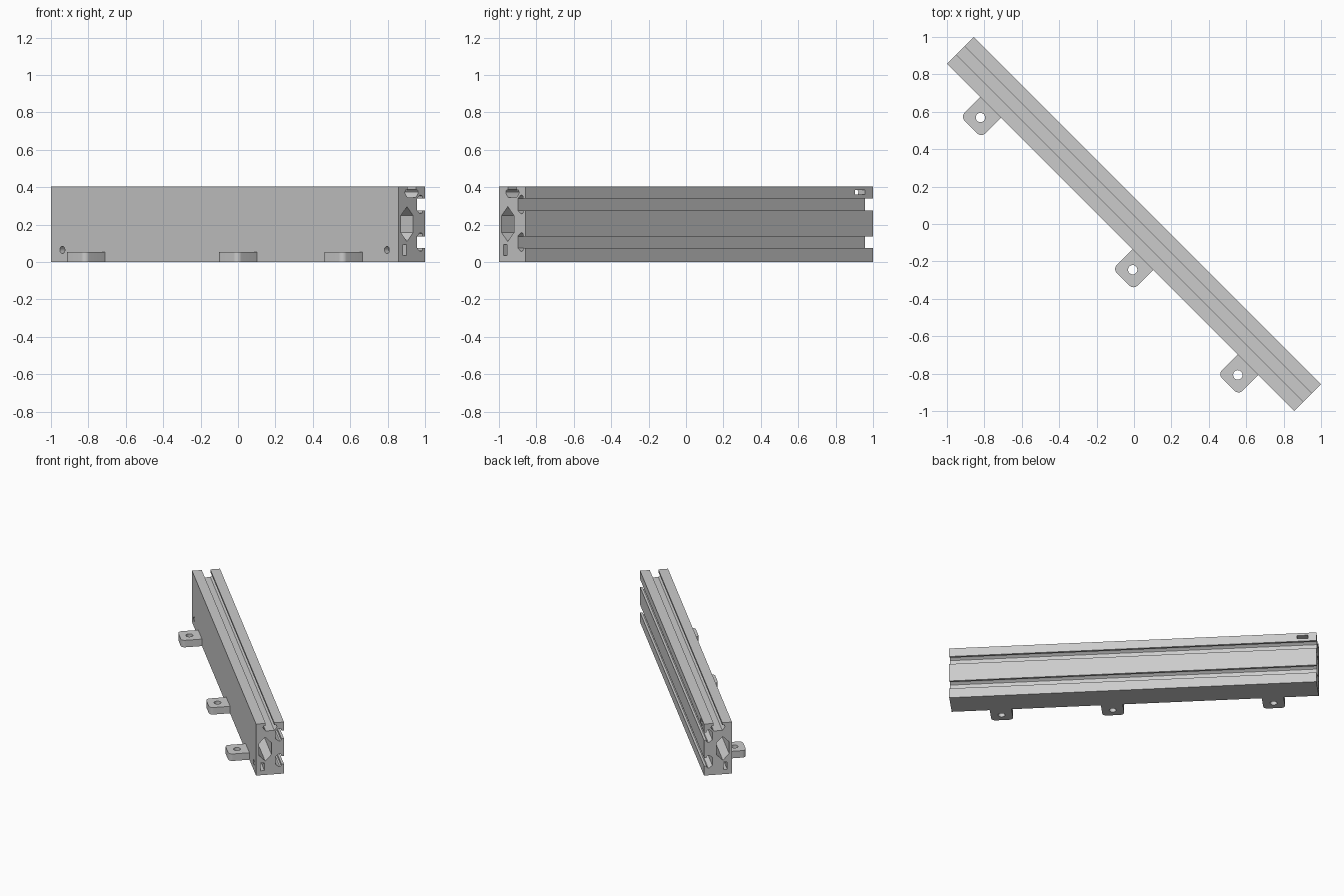
import bpy
import bmesh
from math import sin, cos, pi
from mathutils import Matrix

HALF_LEN, HALF_WID, HEIGHT = 1.313, 0.101, 0.405
TURN = Matrix.Rotation(-pi / 4, 4, 'Z')

cube = bpy.data.objects.get("Cube")
if cube:
    bpy.data.objects.remove(cube, do_unlink=True)

COLOUR = (0.6, 0.6, 0.6, 1)
grey = bpy.data.materials.new("light_grey")
grey.use_nodes = True
grey.diffuse_color = COLOUR
grey.node_tree.nodes["Principled BSDF"].inputs["Base Color"].default_value = COLOUR

PLACE = {
    'X': lambda p, q, t: (t, p, q),
    'Y': lambda p, q, t: (p, t, q),
    'Z': lambda p, q, t: (p, q, t),
}


def prism(name, outline, axis, start, end):
    """Extrude a flat outline along one axis, with normals facing out."""
    place = PLACE[axis]
    bm = bmesh.new()
    low = [bm.verts.new(place(p, q, start)) for p, q in outline]
    high = [bm.verts.new(place(p, q, end)) for p, q in outline]
    bm.faces.new(reversed(low))
    bm.faces.new(high)
    n = len(outline)
    for i in range(n):
        j = (i + 1) % n
        bm.faces.new((low[i], low[j], high[j], high[i]))
    bm.normal_update()
    if bm.calc_volume(signed=True) < 0:
        bmesh.ops.reverse_faces(bm, faces=bm.faces[:])
    mesh = bpy.data.meshes.new(name)
    bm.to_mesh(mesh)
    bm.free()
    mesh.materials.append(grey)
    obj = bpy.data.objects.new(name, mesh)
    bpy.context.collection.objects.link(obj)
    return obj


def arc(cx, cy, r, a0, a1, n):
    return [(cx + r * cos(a0 + (a1 - a0) * i / n), cy + r * sin(a0 + (a1 - a0) * i / n))
            for i in range(n + 1)]


def circle(cx, cy, r, n=24):
    return arc(cx, cy, r, 0, 2 * pi, n)[:-1]


def rect(p0, p1, q0, q1):
    return [(p0, q0), (p1, q0), (p1, q1), (p0, q1)]


def cut(obj, cutter):
    """Subtract the cutter, then discard it."""
    cutter.hide_render = True
    mod = obj.modifiers.new("cut", 'BOOLEAN')
    mod.operation = 'DIFFERENCE'
    mod.solver = 'EXACT'
    mod.object = cutter
    bpy.context.view_layer.objects.active = obj
    bpy.ops.object.modifier_apply(modifier=mod.name)
    bpy.data.objects.remove(cutter, do_unlink=True)


def finish(obj):
    """Smooth the round parts and turn the piece onto the diagonal."""
    bpy.ops.object.select_all(action='DESELECT')
    obj.select_set(True)
    bpy.context.view_layer.objects.active = obj
    bpy.ops.object.shade_smooth_by_angle(angle=pi / 6)
    obj.matrix_world = TURN


# T-slot half profile as (depth, offset from slot centre)
SLOT = [(0, 0.031), (0.018, 0.031), (0.02, 0.045), (0.03, 0.05), (0.04, 0.048), (0.06, 0.031)]
slot_path = [(d, -o) for d, o in SLOT] + [(d, o) for d, o in reversed(SLOT)]

# Rail: two slots on the back side, one on top
section = [(-HALF_WID, 0), (HALF_WID, 0)]
for centre in (0.107, 0.308):
    section += [(HALF_WID - d, centre + o) for d, o in slot_path]
section.append((HALF_WID, HEIGHT))
section += [(-o, HEIGHT - d) for d, o in slot_path]
section.append((-HALF_WID, HEIGHT))
rail = prism("slotted_rail", section, 'X', -HALF_LEN, HALF_LEN)

# Long pointed channel through the core
mid, half = -0.035, 0.046
channel = [(mid, 0.11), (mid + half, 0.157), (mid + half, 0.249),
           (mid, 0.296), (mid - half, 0.249), (mid - half, 0.157)]
cut(rail, prism("channel_cutter", channel, 'X', -1.5, 1.5))

# Nut pocket and screw hole at both ends
for side in (-1, 1):
    cut(rail, prism("nut_cutter", rect(-0.067, -0.04, 0.035, 0.095), 'X',
                    side * 1.18, side * 1.4))
    cut(rail, prism("screw_cutter", circle(side * 1.227, 0.065, 0.019), 'Y', -0.2, -0.03))

# Small window into the top slot
cut(rail, prism("window_cutter", rect(-1.253, -1.175, 0.36, 0.386), 'Y', 0.03, 0.2))
finish(rail)

# Mounting tabs along the front
WIDE, OUT, ROUND = 0.078, -0.25, 0.03
for label, u in (("back", -0.983), ("middle", 0.168), ("front", 0.963)):
    outline = [(u + WIDE, -HALF_WID), (u - WIDE, -HALF_WID)]
    outline += arc(u - WIDE + ROUND, OUT + ROUND, ROUND, pi, 1.5 * pi, 8)
    outline += arc(u + WIDE - ROUND, OUT + ROUND, ROUND, 1.5 * pi, 2 * pi, 8)
    tab = prism(label + "_mounting_tab", outline, 'Z', 0, 0.055)
    cut(tab, prism("hole_cutter", circle(u, -0.178, 0.025), 'Z', -0.1, 0.2))
    finish(tab)
